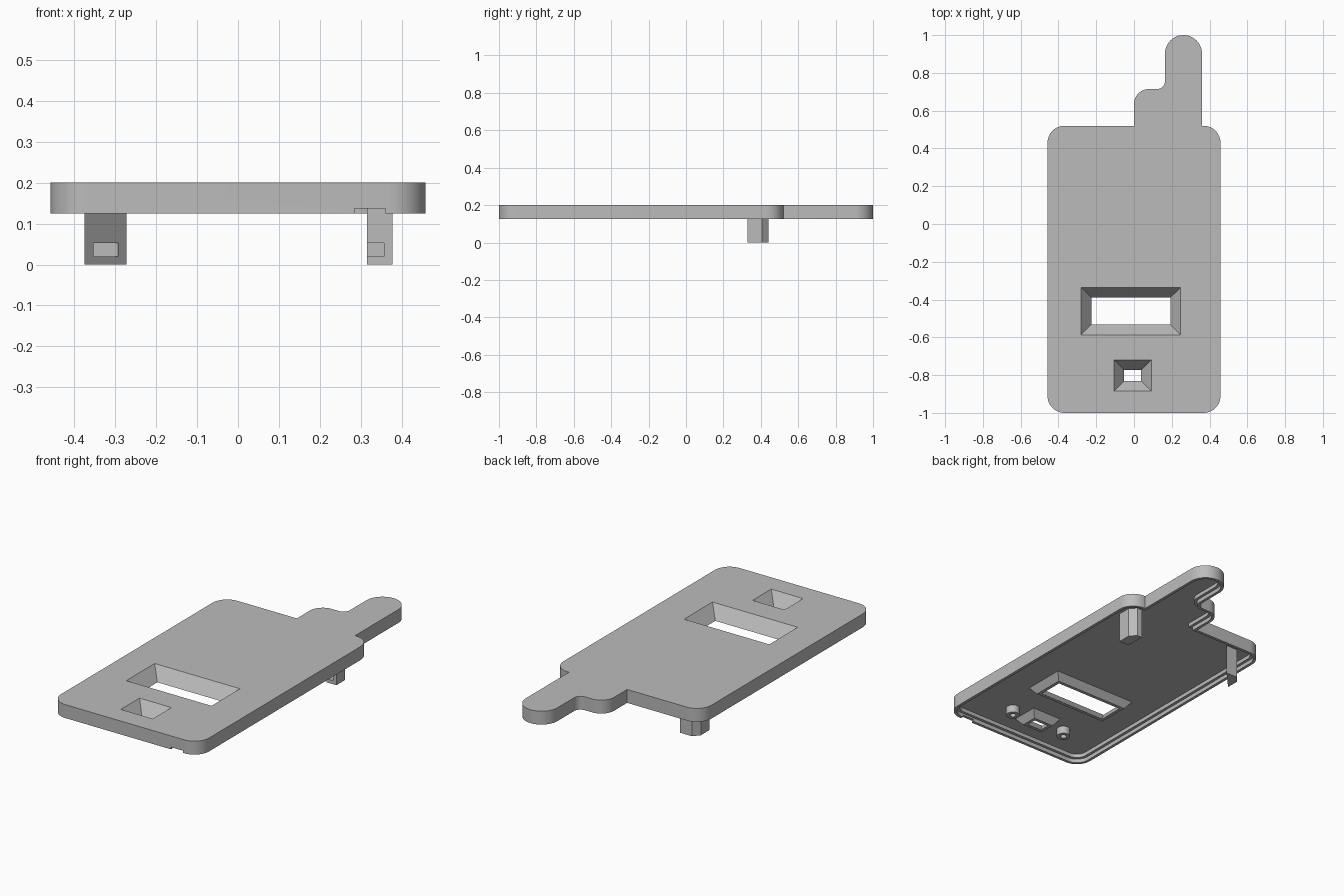
import bpy, bmesh, math
from mathutils import Vector

cube = bpy.data.objects.get("Cube")
if cube:
    bpy.data.objects.remove(cube)

grey = bpy.data.materials.new("plain grey")
grey.use_nodes = True
grey.diffuse_color = (0.5, 0.5, 0.5, 1)
grey.node_tree.nodes["Principled BSDF"].inputs["Base Color"].default_value = (0.5, 0.5, 0.5, 1)

TOP, RIM, CEIL = 0.2, 0.125, 0.168   # top face, rim edge, underside of the panel


def loft(name, rings, cap_start=True, cap_end=True, closed=False):
    """Skin a stack of (outline, z) rings into one object."""
    bm = bmesh.new()
    loops = [[bm.verts.new((p[0], p[1], z)) for p in pts] for pts, z in rings]
    pairs = list(zip(loops, loops[1:]))
    if closed:
        pairs.append((loops[-1], loops[0]))
    for a, b in pairs:
        for i in range(len(a)):
            j = (i + 1) % len(a)
            bm.faces.new((a[i], a[j], b[j], b[i]))
    if cap_start and not closed:
        bm.faces.new(loops[0])
    if cap_end and not closed:
        bm.faces.new(loops[-1])
    bmesh.ops.recalc_face_normals(bm, faces=bm.faces)
    mesh = bpy.data.meshes.new(name)
    bm.to_mesh(mesh)
    bm.free()
    mesh.materials.append(grey)
    ob = bpy.data.objects.new(name, mesh)
    bpy.context.collection.objects.link(ob)
    return ob


def arc(cx, cy, r, start, end, steps=12):
    angles = [math.radians(start + (end - start) * i / steps) for i in range(steps + 1)]
    return [(cx + r * math.cos(a), cy + r * math.sin(a)) for a in angles]


def inset(pts, d):
    """Move a counter-clockwise outline inwards by d with mitred corners."""
    out = []
    for i, p in enumerate(pts):
        p, a, b = Vector(p), Vector(pts[i - 1]), Vector(pts[(i + 1) % len(pts)])
        e, f = (p - a).normalized(), (b - p).normalized()
        n, m = Vector((-e.y, e.x)), Vector((-f.y, f.x))
        out.append(p + (n + m) * d / (1 + n.dot(m)))
    return out


def rect(x0, x1, y0, y1):
    return [(x0, y0), (x1, y0), (x1, y1), (x0, y1)]


def mix(a, b, t):
    return [Vector(p).lerp(Vector(q), t) for p, q in zip(a, b)]


def cut(target, cutter):
    """Subtract the cutter and discard it."""
    mod = target.modifiers.new("cut", "BOOLEAN")
    mod.operation, mod.solver, mod.object = "DIFFERENCE", "EXACT", cutter
    bpy.context.view_layer.objects.active = target
    bpy.ops.object.modifier_apply(modifier=mod.name)
    bpy.data.objects.remove(cutter)


# Panel outline: rounded body with a stepped tongue at the back
W, R = 0.458, 0.09
outline = (arc(R - W, R - 1, R, 180, 270) + arc(W - R, R - 1, R, 270, 360)
           + arc(W - R, 0.43, R, 0, 90) + [(0.36, 0.52)]
           + arc(0.262, 0.902, 0.098, 0, 180, 24)
           + arc(0.124, 0.755, 0.04, 0, -90) + arc(0.08, 0.635, 0.08, 90, 180)
           + [(0, 0.52)] + arc(R - W, 0.43, R, 90, 180))

# Hollow panel with a stepped rim
lip, step = inset(outline, 0.016), inset(outline, 0.032)
panel = loft("panel", [(outline, TOP), (outline, RIM), (lip, RIM),
                       (lip, 0.147), (step, 0.147), (step, CEIL)])

# Shallow notch in the front rim
notch = rect(0.285, 0.36, -1.1, -0.94)
cut(panel, loft("notch_cutter", [(notch, 0.1), (notch, 0.137)]))

# Tapered windows with frames hanging under the panel
windows = {"display": (rect(-0.28, 0.247, -0.587, -0.336), rect(-0.226, 0.192, -0.533, -0.39)),
           "button": (rect(-0.105, 0.092, -0.885, -0.72), rect(-0.052, 0.038, -0.831, -0.774))}
LOW = 0.13
for name, (wide, hole) in windows.items():
    over = mix(hole, wide, 1.2)
    under = mix(hole, wide, -0.2)
    span = TOP - LOW
    cut(panel, loft("window_cutter", [(under, LOW - 0.2 * span), (over, TOP + 0.2 * span)]))
    inner = mix(hole, wide, (CEIL - LOW) / span)
    loft(name + "_window_frame", [(inset(inner, -0.018), CEIL), (inset(hole, -0.018), LOW),
                                  (hole, LOW), (inner, CEIL)], closed=True)

# Screw posts beside the small window
for side, x in (("right", -0.182), ("left", 0.168)):
    ring = arc(x, -0.8, 0.036, 0, 345, 23)
    bore = arc(x, -0.8, 0.016, 0, 345, 23)
    loft(side + "_screw_post", [(ring, CEIL + 0.01), (ring, RIM), (bore, RIM), (bore, CEIL - 0.01)])

# Corner clips, each with a small catch pocket
clips = {"left": ([(0.315, 0.33), (0.378, 0.33), (0.378, 0.405), (0.345, 0.44), (0.315, 0.44)],
                  rect(0.3, 0.357, 0.3, 0.39)),
         "right": ([(-0.375, 0.33), (-0.272, 0.44), (-0.345, 0.44), (-0.375, 0.405)],
                   rect(-0.353, -0.293, 0.3, 0.425))}
for side, (plan, pocket) in clips.items():
    clip = loft(side + "_clip", [(plan, 0), (plan, CEIL + 0.01)])
    cut(clip, loft("pocket_cutter", [(pocket, 0.02), (pocket, 0.053)]))

# Smooth the rounded walls, keep the edges crisp
bpy.ops.object.select_all(action="DESELECT")
for ob in bpy.context.collection.objects:
    if ob.type == "MESH":
        ob.select_set(True)
        bpy.context.view_layer.objects.active = ob
bpy.ops.object.shade_smooth_by_angle(angle=math.radians(30))
